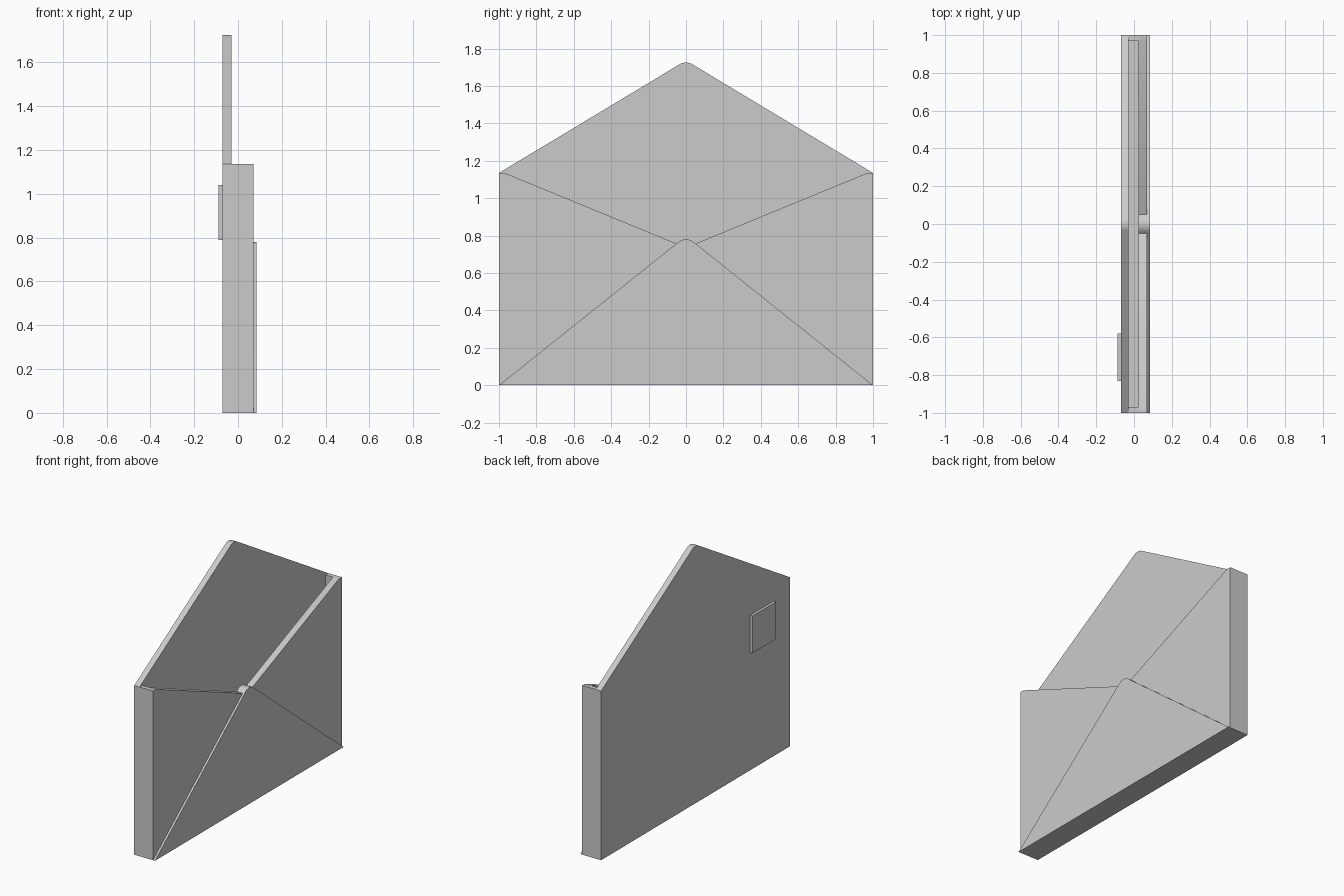
import bpy, bmesh, math

cube = bpy.data.objects.get("Cube")
if cube:
    bpy.data.objects.remove(cube, do_unlink=True)

paper = bpy.data.materials.new("grey paper")
paper.use_nodes = True
GREY = (0.6, 0.6, 0.6, 1)
paper.diffuse_color = GREY
paper.node_tree.nodes["Principled BSDF"].inputs["Base Color"].default_value = GREY

W, H = 1.0, 1.135        # half width and pocket height
BACK, FRONT = -0.07, 0.07
WALL = 0.03


def plate(name, outline, x0, x1):
    """Extrude a (y, z) outline from x0 to x1."""
    bm = bmesh.new()
    face = bm.faces.new([bm.verts.new((x0, y, z)) for y, z in outline])
    ext = bmesh.ops.extrude_face_region(bm, geom=[face])
    moved = [g for g in ext["geom"] if isinstance(g, bmesh.types.BMVert)]
    bmesh.ops.translate(bm, verts=moved, vec=(x1 - x0, 0, 0))
    bmesh.ops.recalc_face_normals(bm, faces=bm.faces[:])
    mesh = bpy.data.meshes.new(name)
    bm.to_mesh(mesh)
    bm.free()
    mesh.materials.append(paper)
    obj = bpy.data.objects.new(name, mesh)
    bpy.context.collection.objects.link(obj)
    bpy.ops.object.select_all(action="DESELECT")
    obj.select_set(True)
    bpy.context.view_layer.objects.active = obj
    bpy.ops.object.shade_smooth_by_angle(angle=math.radians(25))
    return obj


def rounded_tip(top, radius, slope, steps=10):
    """Arc over the centre line, from +y to -y, tangent to both slopes."""
    a = math.atan(slope)
    angles = [a - 2 * a * i / steps for i in range(steps + 1)]
    return [(radius * math.sin(t), top - radius * (1 - math.cos(t))) for t in angles]


def box(name, y0, y1, z0, z1, x0, x1):
    return plate(name, [(y0, z0), (y1, z0), (y1, z1), (y0, z1)], x0, x1)


# Back panel with the raised, round-tipped opening flap
plate("back_panel_and_open_flap",
      [(-W, 0), (W, 0), (W, H)] + rounded_tip(1.725, 0.068, 0.60) + [(-W, H)],
      BACK, -0.03)

# Front pocket with a V opening and a round nub at its centre
tip = rounded_tip(0.78, 0.065, 0.79)
pocket = [(-W, 0), (W, 0), (W, H), (W - WALL, H), (0.05, 0.757)]
pocket += tip + [(-0.05, 0.757), (-W + WALL, H), (-W, H)]
plate("front_side_flaps", pocket, 0.025, FRONT)

# Triangular bottom flap lying over the side flaps
plate("bottom_flap", [(-W, 0), (W, 0)] + tip, FRONT, 0.084)

# Side walls and floor closing the pocket
for side, sign in (("left", 1), ("right", -1)):
    box(f"{side}_end_wall", sign * (W - WALL), sign * W, 0, H, -0.03, 0.025)
box("floor", -W + WALL, W - WALL, 0, 0.02, -0.03, 0.025)

# Stamp on the back panel
box("stamp", -0.83, -0.58, 0.79, 1.04, -0.088, BACK)
